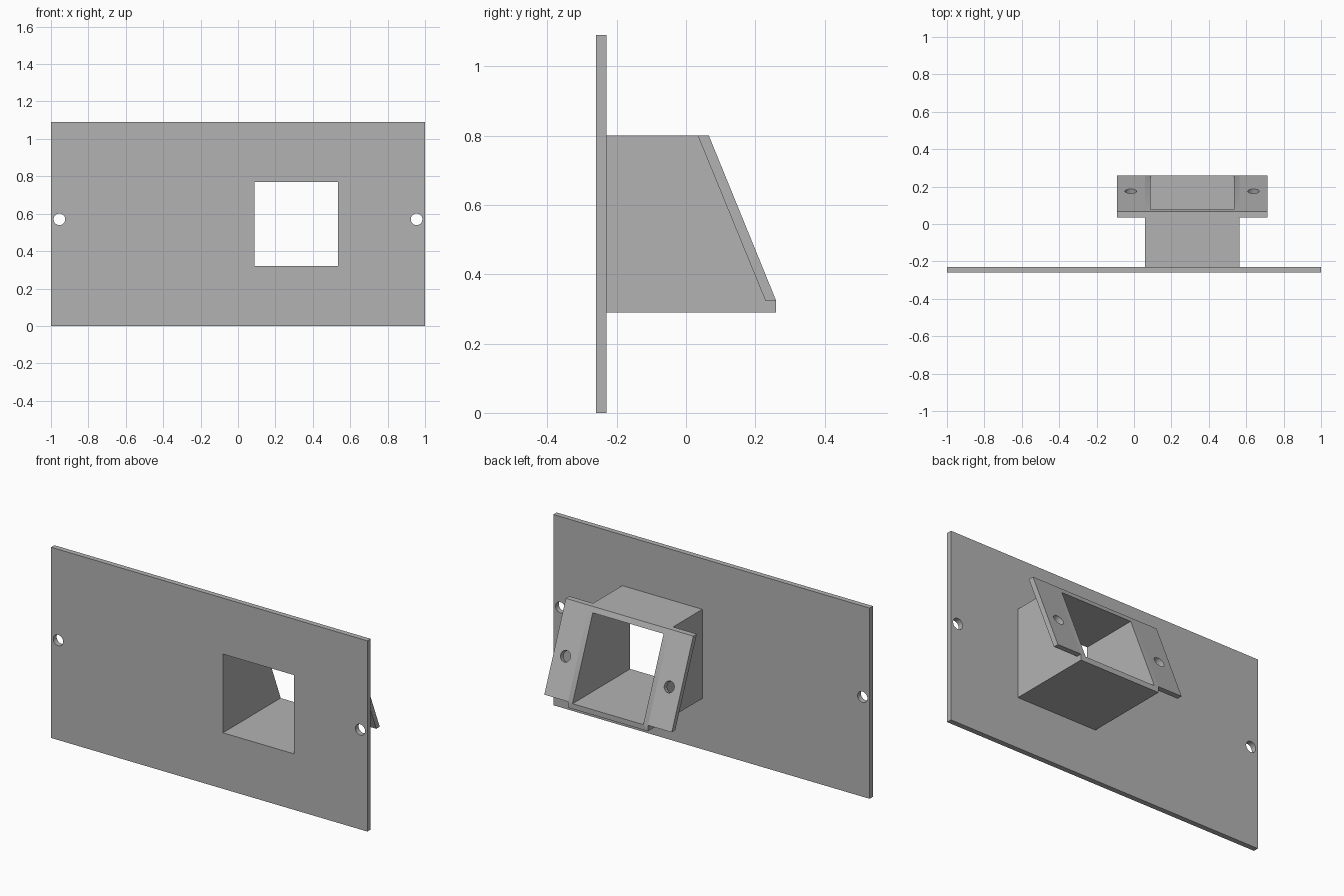
import bpy, bmesh, math
from mathutils import Vector, Matrix

default = bpy.data.objects.get("Cube")
if default:
    bpy.data.objects.remove(default, do_unlink=True)

grey = bpy.data.materials.new("plain grey")
grey.use_nodes = True
grey.diffuse_color = (0.45, 0.45, 0.45, 1)
grey.node_tree.nodes["Principled BSDF"].inputs["Base Color"].default_value = (0.45, 0.45, 0.45, 1)


def make_object(name, bm):
    bmesh.ops.recalc_face_normals(bm, faces=bm.faces)
    mesh = bpy.data.meshes.new(name)
    bm.to_mesh(mesh)
    bm.free()
    mesh.materials.append(grey)
    obj = bpy.data.objects.new(name, mesh)
    bpy.context.collection.objects.link(obj)
    return obj


def prism(name, profile, x0, x1):
    """Extrude a (y, z) profile from x0 to x1."""
    bm = bmesh.new()
    face = bm.faces.new([bm.verts.new((x0, y, z)) for y, z in profile])
    ext = bmesh.ops.extrude_face_region(bm, geom=[face])
    moved = [v for v in ext["geom"] if isinstance(v, bmesh.types.BMVert)]
    bmesh.ops.translate(bm, verts=moved, vec=(x1 - x0, 0, 0))
    return make_object(name, bm)


def rect(y0, y1, z0, z1):
    return [(y0, z0), (y1, z0), (y1, z1), (y0, z1)]


def drill(name, centre, axis, radius):
    """Round cutter along an axis."""
    bm = bmesh.new()
    turn = Vector(axis).to_track_quat("Z", "Y").to_matrix().to_4x4()
    bmesh.ops.create_cone(bm, cap_ends=True, segments=32, radius1=radius, radius2=radius,
                          depth=0.2, matrix=Matrix.Translation(centre) @ turn)
    return make_object(name, bm)


def cut(obj, cutters):
    for cutter in cutters:
        cutter.hide_render = True
        mod = obj.modifiers.new("cut", "BOOLEAN")
        mod.operation = "DIFFERENCE"
        mod.solver = "EXACT"
        mod.object = cutter
        bpy.context.view_layer.objects.active = obj
        bpy.ops.object.modifier_apply(modifier=mod.name)


# Key positions
BACK, TOP, BOTTOM = -0.23, 0.80, 0.29
LIP = 0.324
slope_top, slope_low = (0.066, TOP), (0.26, LIP)
slope = Vector((0, slope_low[0] - slope_top[0], LIP - TOP))
normal = (0, -slope.z, slope.y)

# Panel with a square window and two mounting holes
panel = prism("front_panel", rect(-0.26, BACK, 0, 1.09), -1, 1)
bore = prism("bore_cutter", rect(-0.5, 0.5, 0.32, 0.77), 0.087, 0.535)
panel_drills = [drill("panel_drill", (x, -0.245, 0.57), (0, 1, 0), 0.031) for x in (-0.955, 0.955)]
cut(panel, [bore] + panel_drills)

# Square duct with a slanted rear end
duct = prism("duct", [(BACK, BOTTOM), (0.26, BOTTOM), slope_low, slope_top, (BACK, TOP)], 0.058, 0.564)
cut(duct, [bore])

# Slanted mounting flanges on both sides of the duct
flange_profile = [(0.034, TOP), slope_top, slope_low, (0.229, LIP)]
flange_drills = []
for name, x0, x1, hole_x in (("right_flange", -0.092, 0.058, -0.017),
                             ("left_flange", 0.564, 0.714, 0.639)):
    flange = prism(name, flange_profile, x0, x1)
    hole = drill("flange_drill", (hole_x, 0.172, 0.53), normal, 0.031)
    cut(flange, [hole])
    flange_drills.append(hole)

for cutter in [bore] + panel_drills + flange_drills:
    bpy.data.objects.remove(cutter, do_unlink=True)

for obj in (panel, duct, bpy.data.objects["right_flange"], bpy.data.objects["left_flange"]):
    obj.select_set(True)
bpy.context.view_layer.objects.active = panel
bpy.ops.object.shade_smooth_by_angle(angle=math.radians(30))
